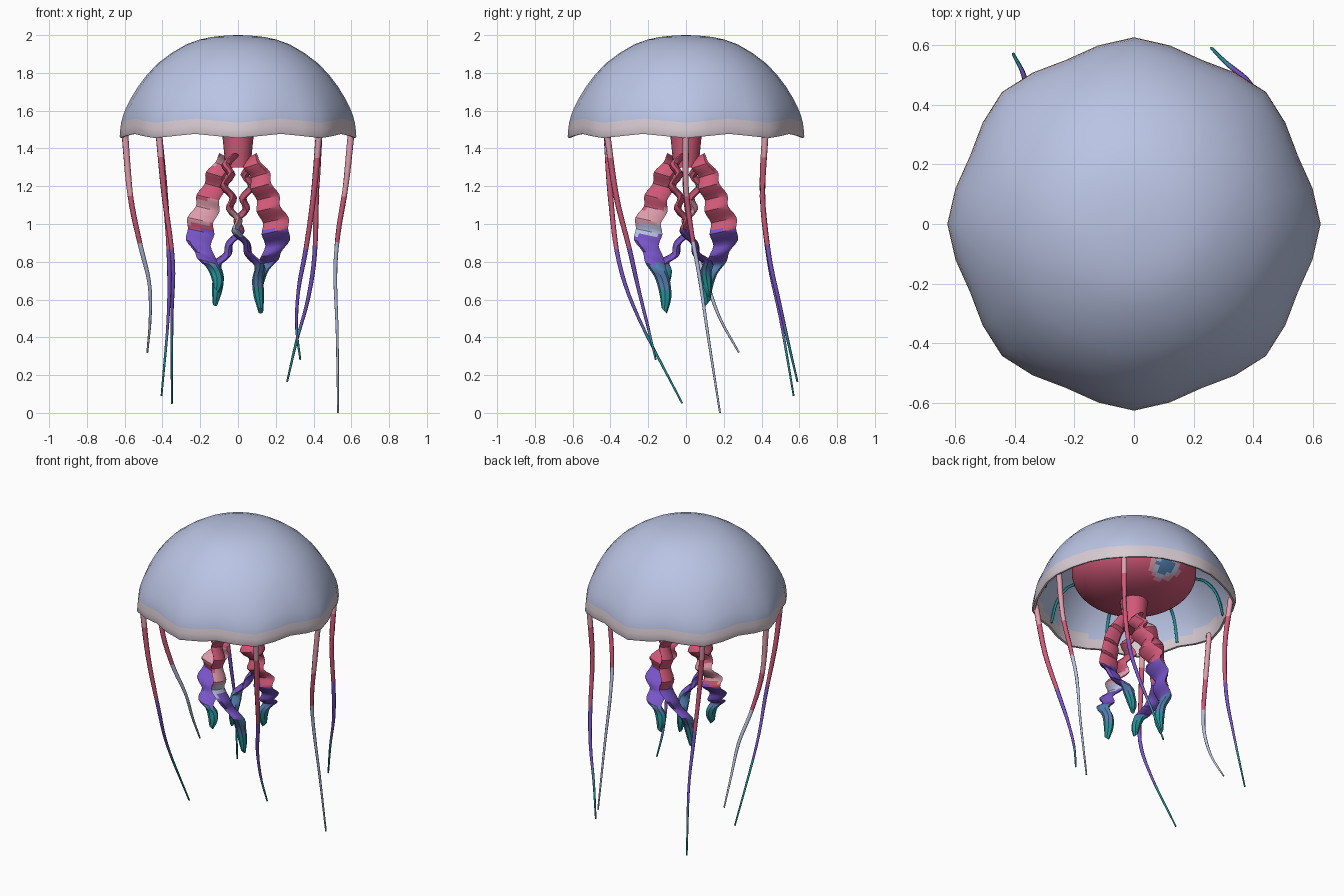
import bpy, bmesh, math
from mathutils import Vector, Matrix

cube = bpy.data.objects.get("Cube")
if cube:
    bpy.data.objects.remove(cube, do_unlink=True)


def material(name, color):
    m = bpy.data.materials.new(name)
    m.use_nodes = True
    m.diffuse_color = (*color, 1)
    m.node_tree.nodes["Principled BSDF"].inputs["Base Color"].default_value = (*color, 1)
    return m


LAVENDER = material("lavender blue", (.49, .55, .77))
SHELL = material("shell pink", (.69, .60, .65))
ROSE = material("rose pink", (.64, .10, .19))
PALE = material("pale pink", (.76, .34, .42))
PURPLE = material("purple", (.19, .09, .58))
BLUE = material("sea blue", (.09, .22, .45))
TEAL = material("teal", (.02, .29, .32))


def loft(name, rings, rule, angle=60):
    """Skin a list of rings, cap both ends, and colour faces by a rule on their centre."""
    bm = bmesh.new()
    loops = [[bm.verts.new(p) for p in ring] for ring in rings]
    n = len(rings[0])
    for a, b in zip(loops, loops[1:]):
        for i in range(n):
            j = (i + 1) % n
            bm.faces.new((a[i], a[j], b[j], b[i]))
    bm.faces.new(loops[0])
    bm.faces.new(loops[-1])
    bmesh.ops.recalc_face_normals(bm, faces=bm.faces)
    mats = []
    for f in bm.faces:
        m = rule(f.calc_center_median())
        if m not in mats:
            mats.append(m)
        f.material_index = mats.index(m)
    mesh = bpy.data.meshes.new(name)
    bm.to_mesh(mesh)
    bm.free()
    for m in mats:
        mesh.materials.append(m)
    obj = bpy.data.objects.new(name, mesh)
    bpy.context.collection.objects.link(obj)
    bpy.ops.object.select_all(action='DESELECT')
    obj.select_set(True)
    bpy.context.view_layer.objects.active = obj
    bpy.ops.object.shade_smooth_by_angle(angle=math.radians(angle))


def smooth_path(points, steps):
    """Catmull-Rom interpolation of points of any dimension."""
    pts = [Vector(p) for p in points]
    pts = [pts[0] * 2 - pts[1]] + pts + [pts[-1] * 2 - pts[-2]]
    out = []
    for a, b, c, d in zip(pts, pts[1:], pts[2:], pts[3:]):
        for k in range(steps):
            t = k / steps
            out.append((b * 2 + (c - a) * t + (a * 2 - b * 5 + c * 4 - d) * t * t
                        + (b * 3 - a - c * 3 + d) * t ** 3) / 2)
    return out + [pts[-2]]


def circle(r, z, n=32):
    return [Vector((r * math.cos(i * math.tau / n), r * math.sin(i * math.tau / n), z)) for i in range(n)]


def tube(name, path, r0, r1, rule, sides=8):
    rings = []
    for i, p in enumerate(path):
        tangent = path[min(i + 1, len(path) - 1)] - path[max(i - 1, 0)]
        rot = tangent.to_track_quat('Z', 'Y')
        r = r0 + (r1 - r0) * i / (len(path) - 1)
        rings.append([p + rot @ q for q in circle(r, 0, sides)])
    loft(name, rings, rule)


# Bell: scalloped dome with a thin wall
def bell_ring(r, z):
    fade = max(0, min(1, (1.86 - z) / .32))
    ring = []
    for q in circle(1, 0):
        wave = math.cos(8 * math.atan2(q.y, q.x)) * fade
        ring.append(Vector((q.x * r * (1 + .025 * wave), q.y * r * (1 + .025 * wave), z - .011 * wave)))
    return ring


outer = smooth_path([(.01, 2), (.14, 1.99), (.275, 1.95), (.425, 1.85), (.525, 1.73),
                     (.583, 1.62), (.604, 1.547), (.611, 1.475)], 2)
inner = [(p[0] - .022, p[1] - .02) for p in reversed(outer[1:-1])] + [(.01, 1.978)]
profile = [tuple(p) for p in outer] + [(.607, 1.466), (.594, 1.468)] + inner
loft("bell", [bell_ring(r, z) for r, z in profile],
     lambda c: SHELL if c.z < 1.545 else LAVENDER)


# Stomach: full, flattened ball with one blue patch at the back
def stomach_color(c):
    d = (c - Vector((.025, .345, 1.59))).length
    return BLUE if d < .06 else LAVENDER if d < .085 else PALE if d < .11 else ROSE


loft("stomach", [circle(.38 * math.sin(a) ** .8, 1.70 - .21 * math.cos(a), 64)
                 for a in (math.pi * (.01 + .98 * i / 32) for i in range(33))], stomach_color)
loft("stem", [circle(.09, 1.54, 16), circle(.08, 1.44, 16), circle(.066, 1.3, 16)], lambda c: ROSE)

# Radial canals between stomach and rim
for k in range(8):
    turn = Matrix.Rotation(math.radians(22.5 + 45 * k), 3, 'Z')
    arc = smooth_path([(.35, 0, 1.72), (.45, 0, 1.72), (.53, 0, 1.64), (.57, 0, 1.50)], 4)
    tube(f"canal_{k + 1}", [turn @ p for p in arc], .009, .009, lambda c: TEAL, 6)


# Tentacles hanging from the rim
def bright(c):
    return (PALE if c.z > 1.36 else ROSE if c.z > .86 else PURPLE if c.z > .46
            else BLUE if c.z > .38 else TEAL)


def muted(c):
    return PALE if c.z > 1.15 else ROSE if c.z > .9 else LAVENDER


tentacles = {
    "left": (muted, [(.6, 0, 1.49), (.57, 0, 1.2), (.53, .03, .95), (.515, .07, .73),
                     (.525, .115, .42), (.53, .18, 0)]),
    "right": (muted, [(-.6, 0, 1.49), (-.57, .0, 1.15), (-.52, .04, .9), (-.47, .11, .69),
                      (-.465, .18, .5), (-.48, .28, .32)]),
    "front_left": (bright, [(.43, -.42, 1.49), (.4, -.37, 1.15), (.36, -.3, .87), (.32, -.25, .65),
                            (.31, -.2, .45), (.33, -.16, .28)]),
    "front_right": (bright, [(-.42, -.42, 1.49), (-.39, -.4, 1.15), (-.345, -.355, .8),
                             (-.35, -.25, .5), (-.35, -.02, .05)]),
    "back_left": (bright, [(.43, .42, 1.49), (.415, .405, 1.15), (.405, .44, .83), (.37, .49, .6),
                           (.31, .54, .38), (.26, .59, .165)]),
    "back_right": (bright, [(-.42, .42, 1.49), (-.385, .405, 1.15), (-.365, .44, .8),
                            (-.37, .5, .5), (-.405, .57, .09)]),
}
for name, (rule, pts) in tentacles.items():
    tube("tentacle_" + name, smooth_path(pts, 5), .018, .005, rule)

# Ruffled oral arms: (outward, sideways, height, half width, half thickness)
ARM = [(.06, -.03, 1.36, .03, .02), (.085, -.05, 1.31, .045, .025), (.11, -.05, 1.26, .05, .022),
       (.13, -.06, 1.20, .055, .022), (.15, -.04, 1.14, .06, .02), (.17, -.03, 1.08, .062, .02),
       (.19, -.01, 1.02, .068, .02), (.205, .0, .96, .07, .02), (.2, .03, .90, .065, .02),
       (.185, .07, .84, .055, .022), (.15, .10, .78, .055, .028), (.135, .12, .71, .042, .03),
       (.11, .11, .63, .032, .028), (.115, .12, .55, .014, .014)]


def arm_color(tip, patch):
    def rule(c):
        for low, high, mat in patch:
            if low < c.z < high:
                return mat
        return ROSE if c.z > .975 else PURPLE if c.z > .79 else BLUE if c.z > tip + .11 else TEAL
    return rule


arms = [("left", .63, []),
        ("back", .58, []),
        ("right", .65, [(1.0, 1.13, PALE), (1.31, 1.36, PALE)]),
        ("front", .54, [(1.0, 1.08, PALE), (.94, 1.0, LAVENDER)])]
for k, (name, tip, patch) in enumerate(arms):
    turn = Matrix.Rotation(math.pi / 2 * k, 3, 'Z')
    ruffled = []
    for i, (r, t, z, w, h) in enumerate(ARM):
        flip = (-1) ** i if i < len(ARM) - 2 else 0
        if z < .84:
            z = .84 - (.84 - z) * (.84 - tip) / .29
        ruffled.append((r + .010 * flip, t + .015 * flip, z, w, h))
    rings = []
    for r, t, z, w, h in smooth_path(ruffled, 3):
        rings.append([turn @ Vector((r + q.x * w, t + q.y * h, z + q.x * .015)) for q in circle(1, 0, 8)])
    loft("oral_arm_" + name, rings, arm_color(tip, patch), 35)
